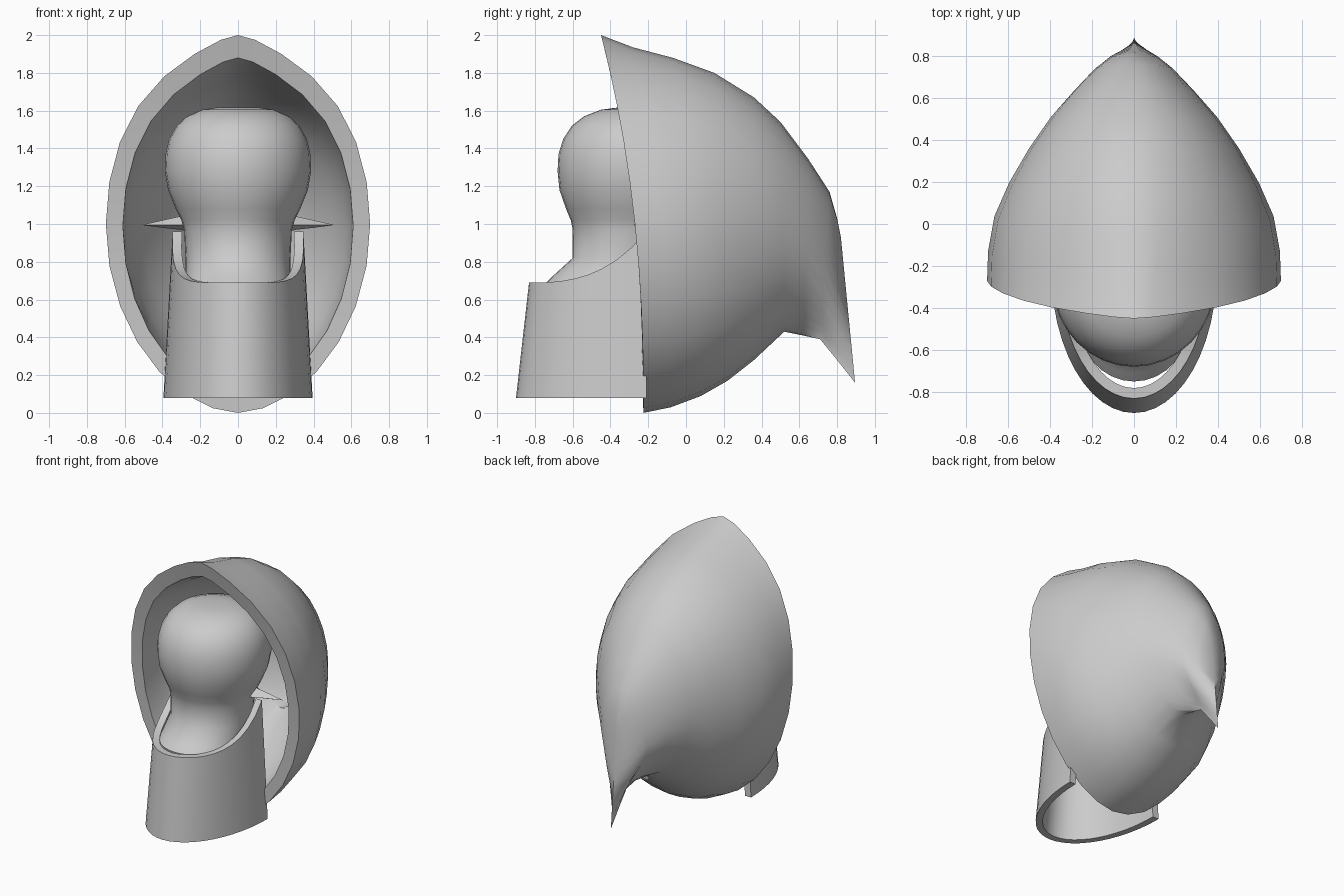
import bpy, bmesh, math

old = bpy.data.objects.get("Cube")
if old:
    bpy.data.objects.remove(old, do_unlink=True)

grey = bpy.data.materials.new("plain grey")
grey.use_nodes = True
colour = (0.6, 0.6, 0.6, 1)
grey.diffuse_color = colour
grey.node_tree.nodes["Principled BSDF"].inputs["Base Color"].default_value = colour


def finish(name, bm, angle=40):
    bmesh.ops.remove_doubles(bm, verts=bm.verts, dist=0.0005)
    bmesh.ops.recalc_face_normals(bm, faces=bm.faces)
    mesh = bpy.data.meshes.new(name)
    bm.to_mesh(mesh)
    bm.free()
    mesh.materials.append(grey)
    ob = bpy.data.objects.new(name, mesh)
    bpy.context.collection.objects.link(ob)
    bpy.ops.object.select_all(action='DESELECT')
    ob.select_set(True)
    bpy.context.view_layer.objects.active = ob
    bpy.ops.object.shade_smooth_by_angle(angle=math.radians(angle))
    return ob


def loft(bm, rings):
    """Skin a list of equally long closed rings of points."""
    rows = [[bm.verts.new(p) for p in ring] for ring in rings]
    count = len(rows[0])
    for a, b in zip(rows, rows[1:]):
        for i in range(count):
            j = (i + 1) % count
            bm.faces.new((a[i], a[j], b[j], b[i]))
    return rows


# Hood: cross-sections from the rim back to the tail ridge
# (top y, top z, bottom y, bottom z, half width, bottom pinch)
SECTIONS = [
    (-.45, 2.0, -.225, 0, .70, 1.1),
    (-.28, 1.935, -.08, .03, .695, 1.1),
    (-.07, 1.88, .08, .09, .665, 1.05),
    (.15, 1.8, .22, .17, .595, 1),
    (.36, 1.67, .36, .28, .5, 1),
    (.5, 1.54, .52, .43, .395, 1.15),
    (.65, 1.34, .62, .41, .285, 2.2),
    (.76, 1.17, .71, .39, .19, 3.2),
    (.80, 1.03, .80, .28, .11, 3.2),
    (.82, .93, .895, .16, 0, 1),
]
HALF = 14


def section(k, yt, zt, yb, zb, w, pinch):
    """Closed ring; the pointed top and curved lean fade out towards the back."""
    peak = max(0, .5 - .1 * k)
    bend = max(1, 2.3 - .25 * k)
    ring = []
    for i in range(2 * HALF):
        a = math.pi * i / HALF
        u = (1 - math.cos(a)) / 2
        s = abs(math.sin(a))
        x = w * s ** (1 if u < .5 else pinch) * (1 - peak * math.exp(-u / .07))
        if i > HALF:
            x = -x
        y = yt + (yb - yt) * (1 - (1 - u) ** bend)
        ring.append((x, y, zt + (zb - zt) * u))
    return ring


outer = [section(k, *s) for k, s in enumerate(SECTIONS)]
inner = [section(k, yt, zt - .11, yb, zb + .1, w - .09, p)
         for k, (yt, zt, yb, zb, w, p) in enumerate(SECTIONS[:7])]
inner[0] = section(0, -.42, 1.88, -.23, .1, .61, 1.05)
inner.append(section(7, .7, 1.1, .66, .6, 0, 1))
bm = bmesh.new()
loft(bm, inner[::-1] + outer)
finish("hood", bm, 50)

# Head and neck: (height, half width, front y, back y)
HEAD = [
    (.68, .28, -.75, -.1), (.72, .278, -.71, -.06), (.82, .278, -.6, -.02),
    (.97, .285, -.6, .0), (1.02, .30, -.61, .03), (1.08, .33, -.635, .06),
    (1.18, .37, -.67, .1), (1.28, .387, -.68, .12), (1.37, .383, -.675, .12),
    (1.45, .365, -.65, .1), (1.52, .325, -.605, .06), (1.57, .27, -.54, 0),
    (1.605, .19, -.45, -.1), (1.617, .11, -.36, -.19),
]
SIDES = 32
rings = []
for z, w, front, back in HEAD:
    mid, depth = (front + back) / 2, (back - front) / 2
    rings.append([(w * math.cos(2 * math.pi * i / SIDES),
                   mid + depth * math.sin(2 * math.pi * i / SIDES), z)
                  for i in range(SIDES)])
bm = bmesh.new()
rows = loft(bm, rings)
bm.faces.new(rows[-1])
finish("head", bm, 60)


# Collar: tapered U-shaped wall, open at the back, with a rim rising backwards
def collar_point(t, z, inset):
    rx = .395 - .05 * (z - .08) / .9 - inset
    ry = .69 - .07 * (z - .08) / .62 - inset
    return (rx * math.cos(t), -.21 - ry * math.sin(t), z)


def rim_height(t):
    return .69 + .27 * (1 - math.sin(t)) ** 2.7


rings = []
for i in range(25):
    t = math.pi * i / 24
    top = rim_height(t)
    rings.append([collar_point(t, .08, 0), collar_point(t, top, 0),
                  collar_point(t, top, .05), collar_point(t, .08, .05)])
bm = bmesh.new()
rows = loft(bm, rings)
bm.faces.new(rows[0])
bm.faces.new(rows[-1])
finish("collar", bm)

# Side spikes: curved four-sided points, mirrored
for name, side in (("left_spike", 1), ("right_spike", -1)):
    bm = bmesh.new()
    rings = []
    for x, y, up, down, deep in ((.24, -.21, .08, .04, .08), (.31, -.21, .045, .025, .06),
                                 (.40, -.2, .025, .015, .03), (.51, -.19, 0, 0, 0)):
        rings.append([(side * x, y, .995 + up), (side * x, y + deep, .995),
                      (side * x, y, .995 - down), (side * x, y - deep, .995)])
    loft(bm, rings)
    finish(name, bm, 30)
